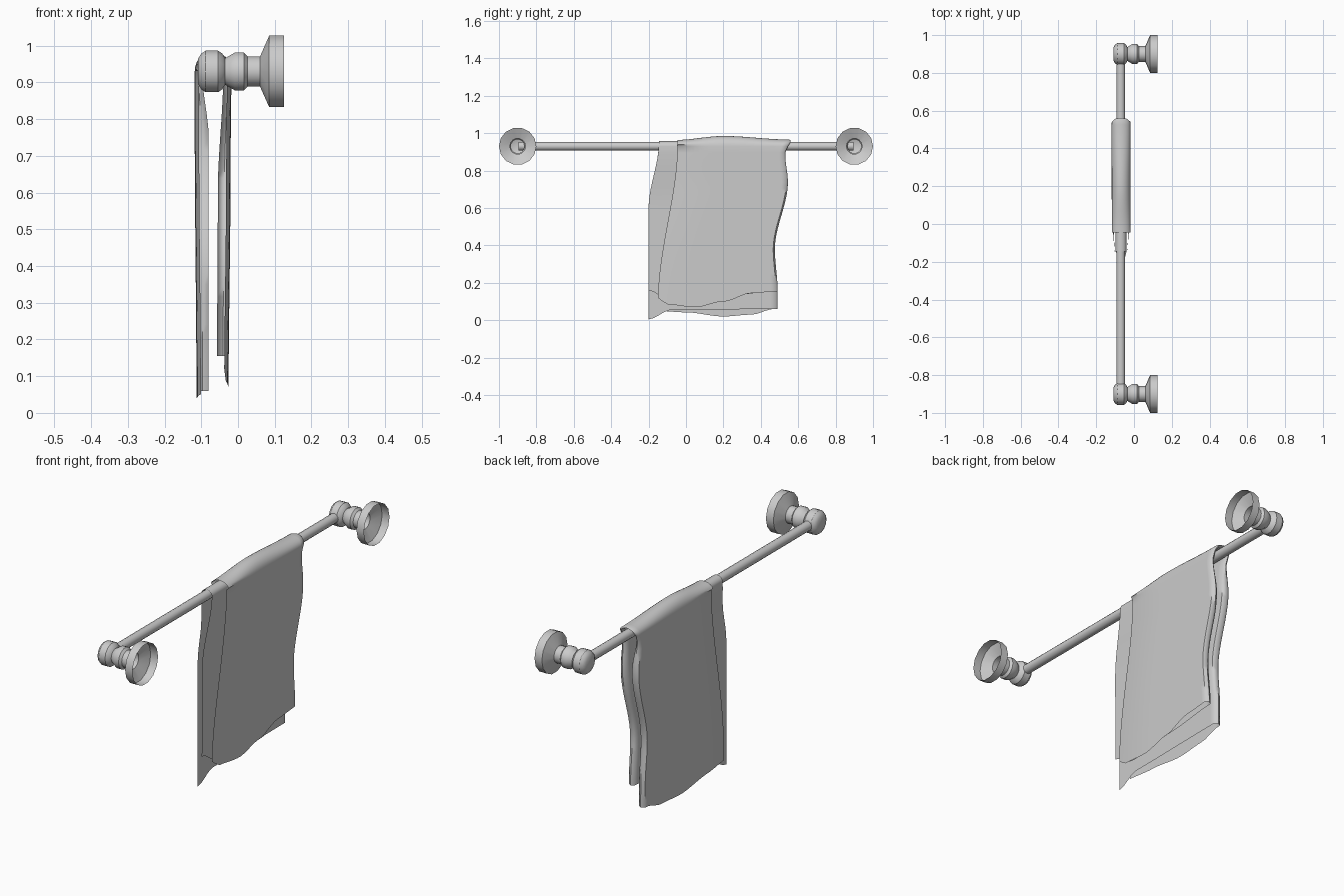
import bpy, bmesh, math

if "Cube" in bpy.data.objects:
    bpy.data.objects.remove(bpy.data.objects["Cube"])

ROD_X, ROD_Z = -0.07, 0.93

grey = bpy.data.materials.new("plain grey")
grey.use_nodes = True
grey.diffuse_color = (0.6, 0.6, 0.6, 1)
grey.node_tree.nodes["Principled BSDF"].inputs["Base Color"].default_value = (0.6, 0.6, 0.6, 1)


def curve(points, t):
    """Smoothly eased value through (position, value) points."""
    if t <= points[0][0]:
        return points[0][1]
    for (a, va), (b, vb) in zip(points, points[1:]):
        if t <= b:
            k = (t - a) / (b - a)
            return va + (vb - va) * k * k * (3 - 2 * k)
    return points[-1][1]


def grid_object(name, rows, wrap=False, cap=False, angle=35):
    """Skin rows of points into one surface."""
    bm = bmesh.new()
    grid = [[bm.verts.new(p) for p in row] for row in rows]
    n = len(grid[0])
    for a, b in zip(grid, grid[1:]):
        for i in range(n if wrap else n - 1):
            j = (i + 1) % n
            bm.faces.new((a[i], a[j], b[j], b[i]))
    if cap:
        bm.faces.new(grid[0])
    bmesh.ops.recalc_face_normals(bm, faces=bm.faces)
    mesh = bpy.data.meshes.new(name)
    bm.to_mesh(mesh)
    bm.free()
    mesh.materials.append(grey)
    obj = bpy.data.objects.new(name, mesh)
    bpy.context.collection.objects.link(obj)
    bpy.ops.object.select_all(action="DESELECT")
    obj.select_set(True)
    bpy.context.view_layer.objects.active = obj
    bpy.ops.object.shade_smooth_by_angle(angle=math.radians(angle))
    return obj


def ring(axis, along, cy, r, sides):
    pts = []
    for i in range(sides):
        a = math.tau * i / sides
        c, s = r * math.cos(a), r * math.sin(a)
        pts.append((along, cy + c, ROD_Z + s) if axis == "x" else (ROD_X + c, along, ROD_Z + s))
    return pts


# Wall brackets: turned profile, hollow and open at the wall
profile = [(-0.109, 0.035), (-0.1, 0.05), (-0.088, 0.058), (-0.054, 0.058),
           (-0.043, 0.05), (-0.035, 0.037), (-0.022, 0.045), (-0.008, 0.053),
           (0.016, 0.053), (0.026, 0.042), (0.06, 0.042), (0.085, 0.1), (0.125, 0.1)]
for side, label in ((-1, "front"), (1, "back")):
    grid_object(label + "_bracket",
                [ring("x", x, side * 0.9, r, 14) for x, r in profile],
                wrap=True, cap=True, angle=32)

# Rail
grid_object("rail", [ring("y", y, 0, 0.023, 14) for y in (-0.895, 0.895)], wrap=True)

# Towel outline by height: fold edge, and free edges of the two layers
fold_edge = [(0.0, 0.49), (0.16, 0.49), (0.38, 0.475), (0.74, 0.545), (0.89, 0.53), (0.97, 0.56)]
free_edge = [[(0.1, -0.15), (0.95, -0.045)], [(0.6, -0.2), (0.95, -0.145)]]
# Lower hems by y, keyed by side (-1 or 1) and layer (0 outer, 1 inner)
hem = {
    (-1, 0): [(-0.15, 0.05), (0, 0.042), (0.2, 0.02), (0.35, 0.03), (0.47, 0.06)],
    (-1, 1): [(-0.2, 0.005), (-0.08, 0.055), (0.47, 0.06)],
    (1, 0): [(-0.14, 0.12), (-0.11, 0.085), (0.05, 0.07), (0.2, 0.1), (0.35, 0.145), (0.49, 0.155)],
    (1, 1): [(-0.2, 0.16), (-0.08, 0.1), (0.2, 0.13), (0.49, 0.155)],
}
# Horizontal position of each sheet by height
sheet_x = {
    (-1, 0): [(0, -0.113), (0.8, -0.118), (0.93, -0.118)],
    (-1, 1): [(0, -0.08), (0.75, -0.08), (0.93, -0.098)],
    (1, 0): [(0, -0.026), (0.7, -0.02), (0.93, -0.018)],
    (1, 1): [(0, -0.058), (0.6, -0.055), (0.93, -0.04)],
}
crest = [[(-0.05, 0.964), (0.2, 0.985), (0.55, 0.966)], [(-0.15, 0.957), (0.5, 0.96)]]


def towel_point(side, layer, t, drop):
    """t runs free edge to fold; drop < 0 is over the rail, 0..1 hangs down."""
    def y_at(z):
        a, b = curve(free_edge[layer], z), curve(fold_edge, z)
        return a + (b - a) * t
    if drop < 0:
        arc = -drop * math.pi / 2
        y = y_at(ROD_Z + 0.04 * math.sin(arc))
        z = ROD_Z + (curve(crest[layer], y) - ROD_Z) * math.sin(arc)
        edge = curve(sheet_x[side, layer], ROD_Z)
        return ROD_X + (edge - ROD_X) * math.cos(arc), y, z
    bottom = curve(hem[side, layer], y_at(0.08))
    z = ROD_Z + (bottom - ROD_Z) * drop
    y = y_at(z)
    x = curve(sheet_x[side, layer], z)
    # The outer layer draws in a little toward its free edge
    if layer == 0:
        x += -side * 0.012 * (1 - min(1, t / 0.35)) ** 2
    return x, y, z


# Towel: one cloth folded lengthwise, then hung over the rail
hang = [i / 24 for i in range(25)]
over = [-i / 6 for i in range(1, 7)]
path = [(-1, d) for d in reversed(hang)] + [(-1, d) for d in over]
path += [(1, d) for d in reversed(over[:-1])] + [(1, d) for d in hang]
columns = 24
rows = []
for side, drop in path:
    outer = [towel_point(side, 0, i / columns * 0.985, drop) for i in range(columns + 1)]
    inner = [towel_point(side, 1, i / columns * 0.985, drop) for i in range(columns + 1)]
    ends = towel_point(side, 0, 1, drop), towel_point(side, 1, 1, drop)
    bend = tuple((a + b) / 2 for a, b in zip(*ends))
    rows.append(outer + [bend] + inner[::-1])
grid_object("towel", rows, angle=60)
